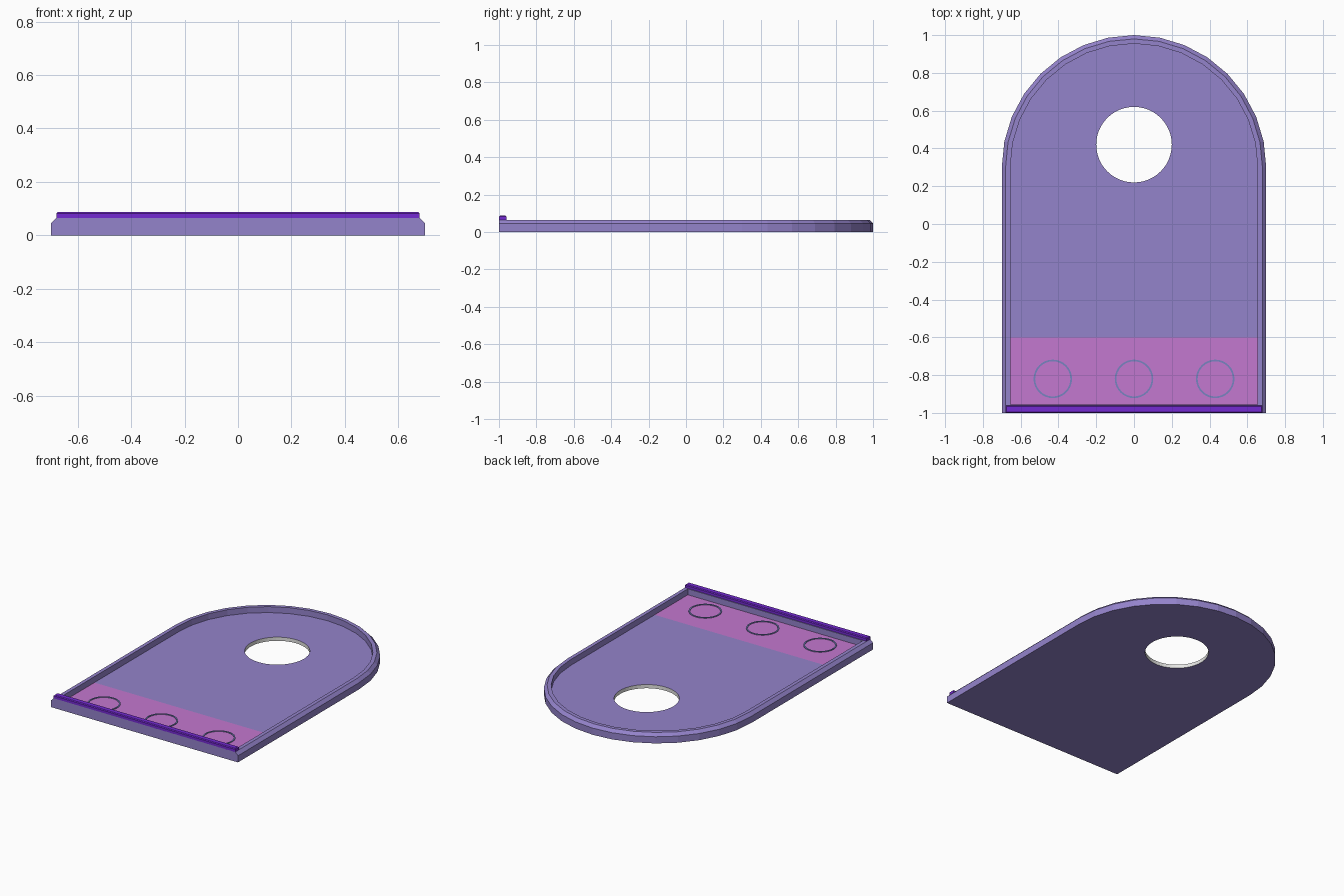
import bpy, bmesh, math

cube = bpy.data.objects.get("Cube")
if cube:
    bpy.data.objects.remove(cube, do_unlink=True)


def material(name, rgb):
    # sRGB bytes to linear colour
    lin = [((c / 255 + 0.055) / 1.055) ** 2.4 for c in rgb] + [1]
    m = bpy.data.materials.new(name)
    m.use_nodes = True
    m.diffuse_color = lin
    bsdf = next(n for n in m.node_tree.nodes if n.type == "BSDF_PRINCIPLED")
    bsdf.inputs["Base Color"].default_value = lin
    return m


lavender = material("lavender", (148, 131, 203))
pink = material("orchid pink", (196, 120, 208))
violet = material("deep violet", (116, 42, 210))
white = material("off white", (232, 232, 230))
blue = material("slate blue", (120, 132, 192))

RADIUS, ARC_Y, FRONT = 0.7, 0.3, -1.0
FLOOR, RIM = 0.025, 0.065
HOLE_Y, HOLE_R = 0.42, 0.2


def finish(bm, name, mats):
    bmesh.ops.recalc_face_normals(bm, faces=bm.faces)
    mesh = bpy.data.meshes.new(name)
    bm.to_mesh(mesh)
    bm.free()
    for m in mats:
        mesh.materials.append(m)
    obj = bpy.data.objects.new(name, mesh)
    bpy.context.collection.objects.link(obj)
    return obj


def loop(bm, points):
    return [bm.verts.new(p) for p in points]


def circle(cx, cy, r, z, n=48):
    return [(cx + r * math.cos(2 * math.pi * i / n),
             cy + r * math.sin(2 * math.pi * i / n), z) for i in range(n)]


def arch(inset, z, front):
    # straight sides with a half-round back
    r = RADIUS - inset
    arc = [(r * math.cos(math.pi * i / 16), ARC_Y + r * math.sin(math.pi * i / 16), z)
           for i in range(17)]
    return [(r, front, z)] + arc + [(-r, front, z)]


def bridge(bm, a, b, mat=0):
    for i in range(len(a)):
        j = (i + 1) % len(a)
        bm.faces.new((a[i], a[j], b[j], b[i])).material_index = mat


def fill(bm, *loops):
    edges = []
    for vs in loops:
        for i in range(len(vs)):
            a, b = vs[i], vs[(i + 1) % len(vs)]
            edges.append(bm.edges.get((a, b)) or bm.edges.new((a, b)))
    bmesh.ops.triangle_fill(bm, edges=edges, use_beauty=True, normal=(0, 0, 1))


# Tray: chamfered rim, recessed floor, round hole
bm = bmesh.new()
profile = [(0, 0, FRONT), (0, 0.045, FRONT), (0.02, RIM, FRONT),
           (0.045, RIM, FRONT + 0.045), (0.045, FLOOR, FRONT + 0.045)]
rings = [loop(bm, arch(*p)) for p in profile]
for a, b in zip(rings, rings[1:]):
    bridge(bm, a, b)
hole_low = loop(bm, circle(0, HOLE_Y, HOLE_R, 0))
hole_high = loop(bm, circle(0, HOLE_Y, HOLE_R, FLOOR))
bridge(bm, hole_low, hole_high, 2)
fill(bm, rings[0], hole_low)
fill(bm, rings[-1], hole_high)
# Coloured front band of the floor
bmesh.ops.bisect_plane(bm, geom=bm.verts[:] + bm.edges[:] + bm.faces[:],
                       plane_co=(0, -0.6, 0), plane_no=(0, 1, 0))
for f in bm.faces:
    on_floor = all(abs(v.co.z - FLOOR) < 0.001 for v in f.verts)
    if on_floor and f.calc_center_median().y < -0.6:
        f.material_index = 1
finish(bm, "tray", [lavender, pink, white])

# Front bar with slightly bevelled edges
bm = bmesh.new()
bmesh.ops.create_cube(bm, size=1)
for v in bm.verts:
    v.co.x *= 1.36
    v.co.y = FRONT + 0.02 + v.co.y * 0.04
    v.co.z = 0.075 + v.co.z * 0.024
top_edges = [e for e in bm.edges if all(v.co.z > 0.08 for v in e.verts)]
bmesh.ops.bevel(bm, geom=top_edges, offset=0.005, segments=1, affect="EDGES")
finish(bm, "front_bar", [violet])

# Three thin floor rings
for name, x in (("right_ring", -0.43), ("middle_ring", 0), ("left_ring", 0.43)):
    bm = bmesh.new()
    section = [(0.102, FLOOR), (0.102, FLOOR + 0.004),
               (0.093, FLOOR + 0.004), (0.093, FLOOR)]
    parts = [loop(bm, circle(x, -0.82, r, z, 32)) for r, z in section]
    for a, b in zip(parts, parts[1:]):
        bridge(bm, a, b)
    finish(bm, name, [blue])
